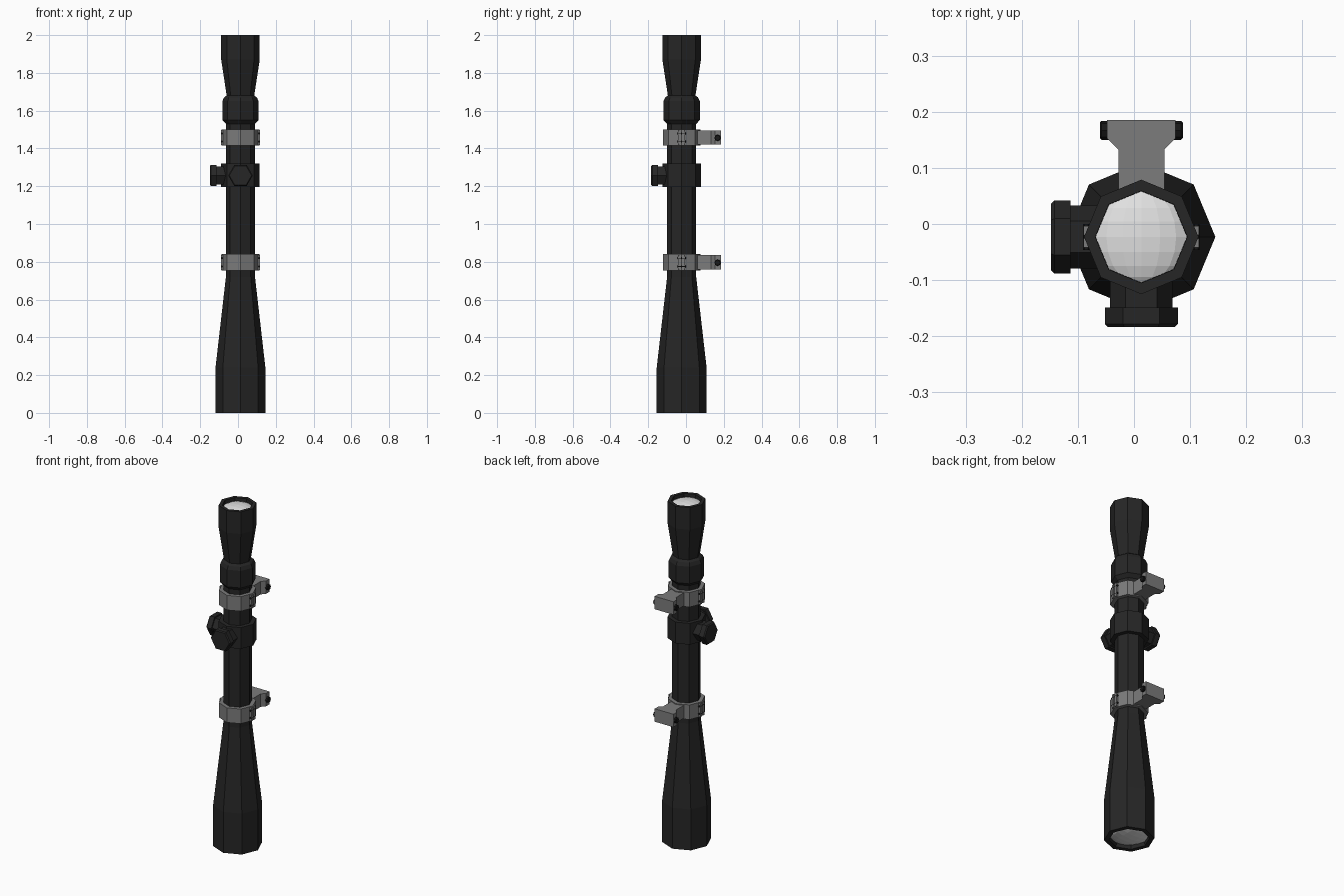
import bpy, bmesh, math
from mathutils import Matrix, Vector

if "Cube" in bpy.data.objects:
    bpy.data.objects.remove(bpy.data.objects["Cube"])

CX, CY = 0.013, -0.023      # optical axis of the scope


def mat(name, v):
    m = bpy.data.materials.new(name)
    m.diffuse_color = (v, v, v, 1)
    m.use_nodes = True
    m.node_tree.nodes["Principled BSDF"].inputs["Base Color"].default_value = m.diffuse_color
    return m


BLACK = mat("matte black", 0.019)
GREY = mat("mount grey", 0.2)
DARK = mat("screw black", 0.009)
GLASS = mat("pale glass", 0.75)


def finish(name, bm, material):
    bmesh.ops.remove_doubles(bm, verts=bm.verts, dist=1e-5)
    bmesh.ops.recalc_face_normals(bm, faces=bm.faces)
    me = bpy.data.meshes.new(name)
    bm.to_mesh(me)
    bm.free()
    me.materials.append(material)
    ob = bpy.data.objects.new(name, me)
    bpy.context.collection.objects.link(ob)
    return ob


def lathe(name, profile, material, sides=8, origin=(CX, CY, 0),
          axis=(0, 0, 1), first=(1, 0, 0), loop=False):
    """Turn (radius, height) points around an axis; first = direction of corner 0."""
    w, u, o = Vector(axis), Vector(first), Vector(origin)
    v = w.cross(u)
    bm = bmesh.new()
    rings = []
    for r, h in profile:
        ring = []
        for i in range(sides):
            a = 2 * math.pi * i / sides
            ring.append(bm.verts.new(o + w * h + (u * math.cos(a) + v * math.sin(a)) * r))
        rings.append(ring)
    pairs = list(zip(rings, rings[1:]))
    if loop:
        pairs.append((rings[-1], rings[0]))
    else:
        bm.faces.new(rings[0])
        bm.faces.new(rings[-1])
    for a, b in pairs:
        for i in range(sides):
            j = (i + 1) % sides
            bm.faces.new((a[i], a[j], b[j], b[i]))
    return finish(name, bm, material)


def box(name, lo, hi, material):
    lo, hi = Vector(lo), Vector(hi)
    bm = bmesh.new()
    bmesh.ops.create_cube(bm, size=1, matrix=Matrix.Translation((lo + hi) / 2)
                          @ Matrix.Diagonal((*(hi - lo), 1)))
    return finish(name, bm, material)


# Main tube with objective bell, focus collar, eyepiece and lens recesses
lathe("scope_body", [
    (0.104, 0.035), (0.106, 0.0), (0.132, 0.0), (0.132, 0.24), (0.077, 0.72),
    (0.077, 1.53), (0.096, 1.55), (0.096, 1.65), (0.087, 1.67), (0.073, 1.68),
    (0.102, 1.87), (0.102, 2.0), (0.082, 2.0), (0.081, 1.965)], BLACK)


# Domed lenses, faceted
def lens(name, r, z, h):
    bm = bmesh.new()
    bmesh.ops.create_uvsphere(
        bm, u_segments=16, v_segments=10, radius=1,
        matrix=Matrix.Translation((CX, CY, z)) @ Matrix.Diagonal((r, r, h, 1))
        @ Matrix.Rotation(math.pi / 2, 4, 'X'))
    finish(name, bm, GLASS)


lens("eyepiece_lens", 0.088, 1.965, 0.032)
lens("objective_lens", 0.112, 0.035, 0.032)

# Turret drum and two hexagonal adjustment knobs
TZ = 1.257
lathe("turret_drum", [(0.102, 1.195), (0.102, 1.32)], BLACK)
knob = [(0.056, 0.06), (0.056, 0.126), (0.065, 0.126), (0.065, 0.155), (0.059, 0.161)]
lathe("elevation_knob", knob, BLACK, 6, (CX, CY, TZ), (0, -1, 0), (1, 0, 0))
lathe("windage_knob", knob, BLACK, 6, (CX, CY, TZ), (-1, 0, 0), (0, 1, 0))

# Two mounts: clamp ring, split tabs with screws, foot with cross bolt
foot_half = [(0.041, 0.05), (0.041, 0.133), (0.061, 0.153), (0.061, 0.185)]
for label, z in (("front", 0.797), ("rear", 1.458)):
    lathe(label + "_ring", [(0.075, z - 0.043), (0.1, z - 0.043),
                            (0.1, z + 0.043), (0.075, z + 0.043)], GREY, loop=True)
    for s in (-1, 1):
        for t in (-1, 1):
            xs = sorted((CX + s * 0.085, CX + s * 0.103))
            ys = sorted((CY + t * 0.003, CY + t * 0.019))
            box(label + "_clamp_tab", (xs[0], ys[0], z - 0.04),
                (xs[1], ys[1], z + 0.04), GREY)
            lathe(label + "_clamp_screw", [(0.006, -0.023), (0.006, 0.023)], DARK, 6,
                  (CX + s * 0.098, CY, z + t * 0.022), (0, 1, 0), (1, 0, 0))
    bm = bmesh.new()
    outline = [(CX + x, y) for x, y in foot_half] + [(CX - x, y) for x, y in foot_half[::-1]]
    f = bm.faces.new([bm.verts.new((x, y, z - 0.038)) for x, y in outline])
    ext = bmesh.ops.extrude_face_region(bm, geom=[f], use_keep_orig=True)
    bmesh.ops.translate(bm, vec=(0, 0, 0.076),
                        verts=[g for g in ext["geom"] if isinstance(g, bmesh.types.BMVert)])
    finish(label + "_mount_foot", bm, GREY)
    lathe(label + "_cross_bolt", [(0.014, -0.074), (0.017, -0.071), (0.017, 0.071), (0.014, 0.074)],
          DARK, 8, (CX, 0.167, z - 0.002), (1, 0, 0), (0, 1, 0))
